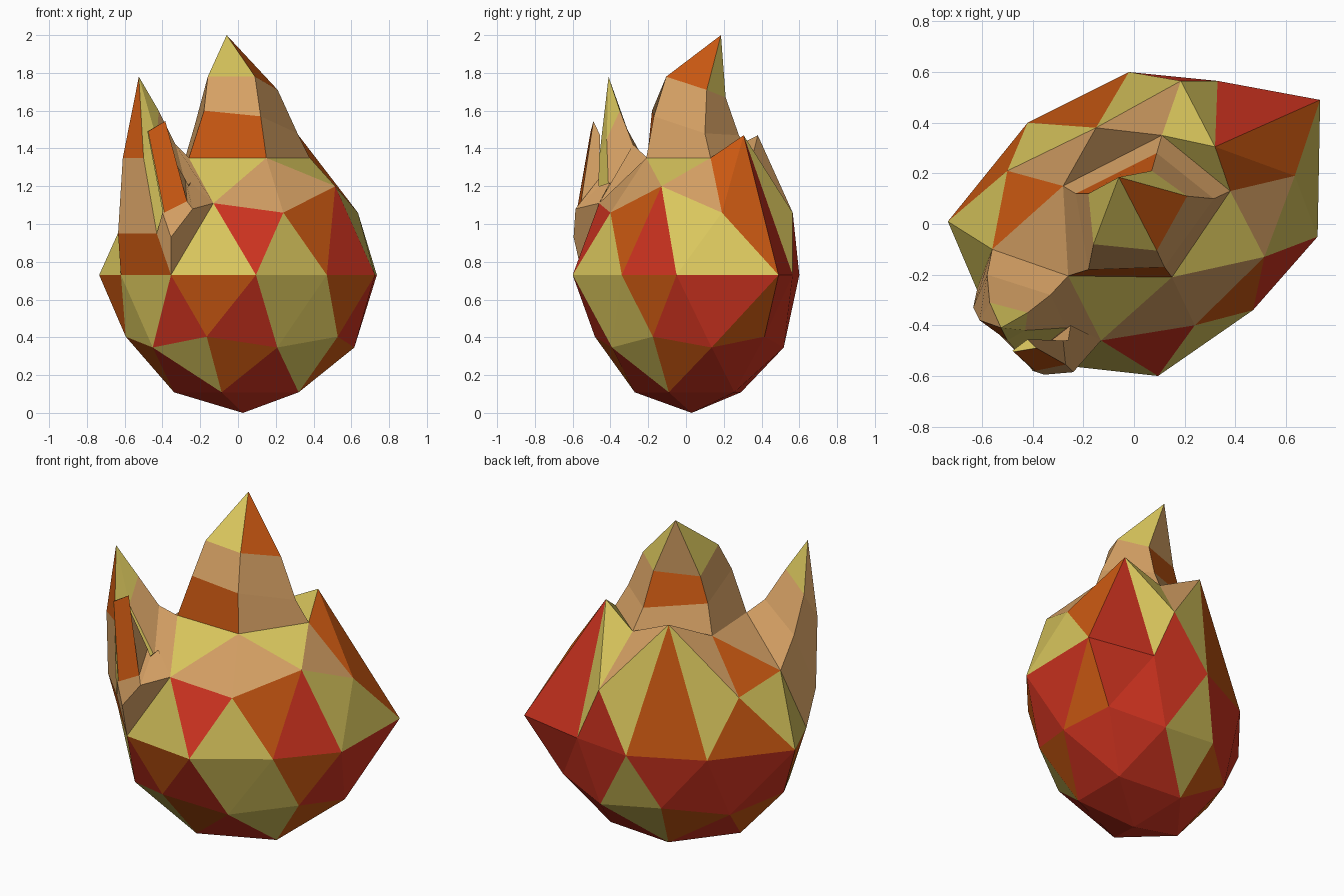
import bpy, bmesh, math

if "Cube" in bpy.data.objects:
    bpy.data.objects.remove(bpy.data.objects["Cube"])

COLOURS = {"R": ("red", (.65, .035, .015, 1)), "O": ("orange", (.60, .10, .006, 1)),
           "Y": ("yellow", (.70, .57, .11, 1)), "T": ("tan", (.68, .36, .13, 1))}
KEYS = "ROYT"
MATS = []
for k in KEYS:
    m = bpy.data.materials.new(COLOURS[k][0])
    m.diffuse_color = COLOURS[k][1]
    m.use_nodes = True
    m.node_tree.nodes["Principled BSDF"].inputs["Base Color"].default_value = m.diffuse_color
    MATS.append(m)


def finish(name, bm):
    me = bpy.data.meshes.new(name)
    bm.to_mesh(me)
    bm.free()
    for m in MATS:
        me.materials.append(m)
    ob = bpy.data.objects.new(name, me)
    bpy.context.collection.objects.link(ob)
    return ob


def flame(name, rings, colours, apex=None):
    """Loft rings of points into a flame tongue, one colour letter per face."""
    bm = bmesh.new()
    loops = [[bm.verts.new(p) for p in r] for r in rings]
    n = len(rings[0])
    faces = []
    for a, b in zip(loops, loops[1:]):
        faces += [bm.faces.new((a[i], a[(i + 1) % n], b[(i + 1) % n], b[i])) for i in range(n)]
    top = loops[-1]
    if apex:
        tip = bm.verts.new(apex)
        faces += [bm.faces.new((top[i], top[(i + 1) % n], tip)) for i in range(n)]
    else:
        faces.append(bm.faces.new(top))
    for f, c in zip(faces, colours):
        f.material_index = KEYS.index(c)
    return finish(name, bm)


# Upper body rings, counter-clockwise from +x
EQUATOR = [(.735, .49, .73), (.33, .565, .73), (-.02, .60, .73), (-.42, .40, .73), (-.735, .01, .73),
           (-.62, -.26, .73), (-.355, -.55, .73), (.095, -.60, .73), (.47, -.34, .73), (.725, -.05, .73)]
SHOULDER = [(.635, .19, 1.06), (.185, .565, 1.06), (-.50, .21, 1.06), (-.5, -.36, 1.06), (.24, -.40, 1.06)]
POINTS = [(.32, .305, 1.47), (-.15, .38, 1.47), (-.56, -.10, 1.12), (-.13, -.46, 1.11), (.515, -.13, 1.20)]
CROWN = [(.38, .13, 1.35), (.11, .35, 1.35), (-.28, .15, 1.35), (-.26, -.205, 1.35), (.15, -.21, 1.35)]

# Body: icosphere opened where the two large flames grow, then reshaped
bm = bmesh.new()
bmesh.ops.create_icosphere(bm, subdivisions=2, radius=1)


def angle(p):
    return (math.degrees(math.atan2(p.y, p.x)) + 5) % 360 - 5


opened = [v for v in bm.verts if v.co.z > .95 or
          (abs(v.co.z - .447) < .02 and abs(angle(v.co) - 216) < 5)]
bmesh.ops.delete(bm, geom=opened, context='VERTS')

BODY_COLOURS = ("RRRRR" "RRRRR" "RRYOOOYOYO" "ORYRRYRRYR" "RRRYY" "RROOO"
                "YROY" "ROYYR" "OYYYYROY" "OYTTOTTT" "YTTYY")
faces = []
for f in bm.faces:
    c = f.calc_center_median()
    faces.append((round(c.z, 2), angle(c), f))
faces.sort(key=lambda t: t[:2])
for (z, a, f), c in zip(faces, BODY_COLOURS):
    f.material_index = KEYS.index(c)

for v in bm.verts:
    x, y, z = v.co
    a = angle(v.co)
    if z < -.05:
        x, y, z = x * .73, y * .73, z * .73
        v.co = (.026 + .95 * x, .03 + .77 * y + .17 * x, .73 + z)
    elif z < .05:
        v.co = EQUATOR[round((a - 18) / 36) % 10]
    elif z < .49:
        v.co = SHOULDER[round(a / 72) % 5]
    elif z < .7:
        v.co = POINTS[round((a - 36) / 72) % 5]
    else:
        v.co = CROWN[round(a / 72) % 5]
finish("body", bm)

# Tall central flame
flame("top_flame", [
    CROWN,
    [(.315, .10, 1.48), (.09, .28, 1.47), (-.23, .12, 1.52), (-.18, -.18, 1.60), (.12, -.17, 1.57)],
    [(.21, .11, 1.71), (.07, .21, 1.67), (-.18, .12, 1.67), (-.16, -.08, 1.78), (.09, -.105, 1.78)]],
    "TTTOT" "TOTTT" "YTYYO", (-.06, .185, 2.0))

# Side flame
flame("side_flame", [
    [EQUATOR[6], POINTS[3], CROWN[3], POINTS[2], EQUATOR[5]],
    [(-.43, -.54, .95), (-.27, -.41, 1.18), (-.33, -.28, 1.42), (-.58, -.20, 1.30), (-.635, -.33, .95)],
    [(-.50, -.46, 1.35), (-.43, -.42, 1.45), (-.42, -.35, 1.60), (-.57, -.31, 1.50), (-.61, -.38, 1.35)]],
    "TTTTO" "YTTTT" "YYYTO", (-.525, -.41, 1.78))

# Small flame in front of the side flame
flame("small_flame", [
    [(-.43, -.54, .95), EQUATOR[6], POINTS[3], (-.25, -.40, 1.22)],
    [(-.40, -.58, 1.06), (-.355, -.595, .93), (-.24, -.585, 1.08), (-.26, -.46, 1.20)],
    [(-.40, -.575, 1.07), (-.39, -.58, 1.06), (-.27, -.555, 1.12), (-.28, -.46, 1.24)],
    [(-.48, -.50, 1.49), (-.475, -.505, 1.49), (-.385, -.49, 1.545), (-.42, -.455, 1.47)]],
    "TTTT" "TTTT" "YOTY" "Y")
